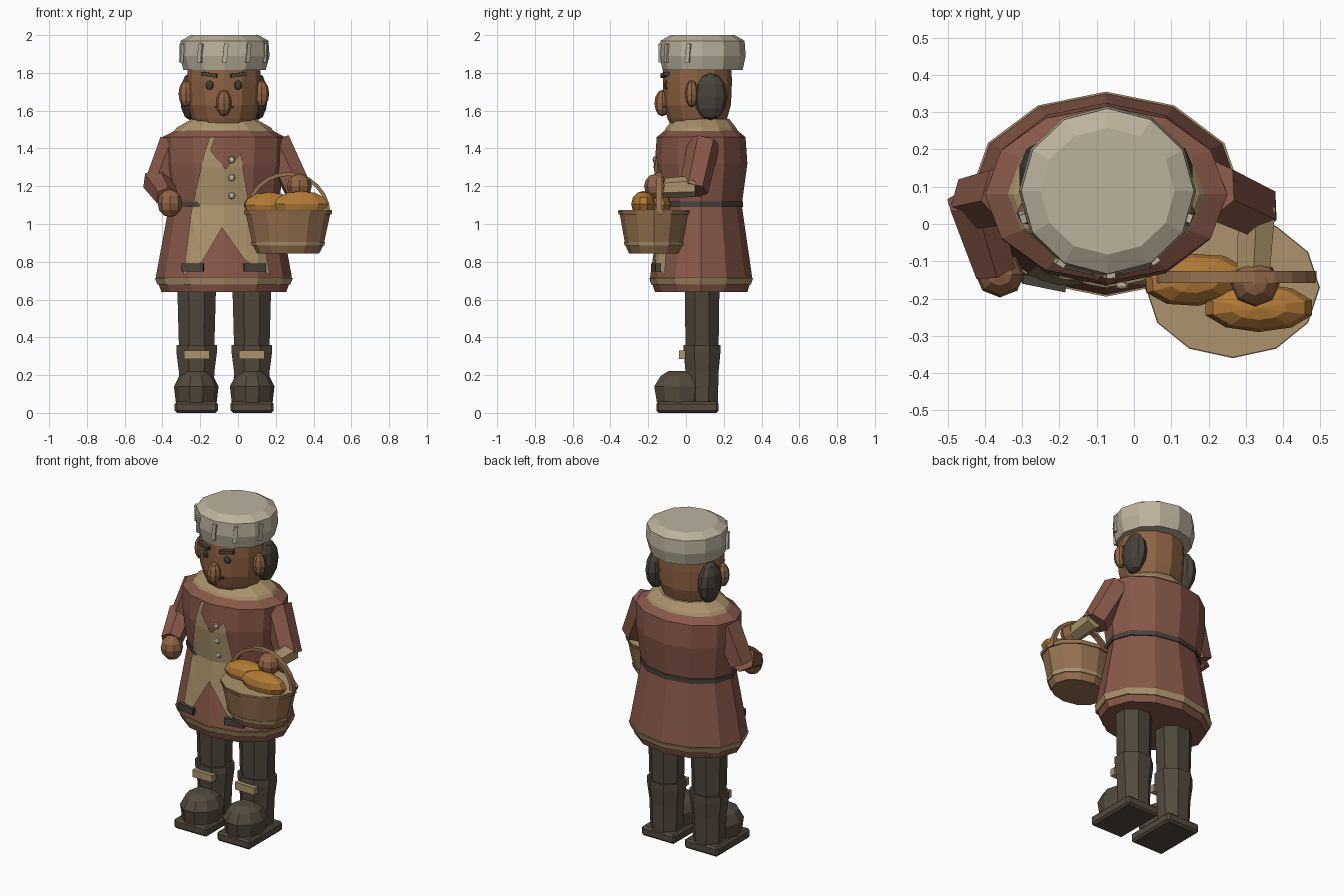
import bpy, bmesh, math
from mathutils import Vector, Matrix
from mathutils.bvhtree import BVHTree

default_cube = bpy.data.objects.get("Cube")
if default_cube:
    bpy.data.objects.remove(default_cube, do_unlink=True)


def material(name, hex_colour):
    """Flat material from an sRGB hex string, stored as linear values."""
    srgb = [c / 255 for c in bytes.fromhex(hex_colour)]
    linear = [c / 12.92 if c < 0.04 else ((c + 0.055) / 1.055) ** 2.4 for c in srgb]
    mat = bpy.data.materials.new(name)
    mat.use_nodes = True
    mat.diffuse_color = (*linear, 1)
    shader = mat.node_tree.nodes["Principled BSDF"]
    shader.inputs["Base Color"].default_value = (*linear, 1)
    shader.inputs["Roughness"].default_value = 0.9
    return mat


COAT = material("rust coat", "885849")
TAN = material("tan cloth", "AC946C")
SKIN = material("brown skin", "8F6344")
HAIR = material("dark hair", "48423A")
BOOT = material("dark leather", "544A3D")
TROUSERS = material("dark trousers", "4E463A")
HAT = material("pale hat", "BCB29D")
BREAD = material("golden bread", "B27A36")
WICKER = material("wicker brown", "977350")

CX, CY = -0.075, 0.08          # body axis


def add(name, bm, mat):
    """Turn a bmesh into a flat-shaded object."""
    bmesh.ops.recalc_face_normals(bm, faces=bm.faces)
    mesh = bpy.data.meshes.new(name)
    bm.to_mesh(mesh)
    bm.free()
    mesh.materials.append(mat)
    obj = bpy.data.objects.new(name, mesh)
    bpy.context.collection.objects.link(obj)
    return obj


def skin(name, rings, mat):
    """Bridge a list of point rings and cap both ends."""
    bm = bmesh.new()
    loops = [[bm.verts.new(p) for p in ring] for ring in rings]
    for low, high in zip(loops, loops[1:]):
        for i in range(len(low)):
            j = (i + 1) % len(low)
            bm.faces.new((low[i], low[j], high[j], high[i]))
    bm.faces.new(loops[0])
    bm.faces.new(loops[-1])
    return add(name, bm, mat)


def loft(name, centre, profile, mat, sides=12, turn=0.0):
    """Stack of elliptical rings given as (z, x radius, y radius)."""
    angles = [math.tau * i / sides + turn for i in range(sides)]
    rings = [[(centre[0] + rx * math.cos(a), centre[1] + ry * math.sin(a), z) for a in angles]
             for z, rx, ry in profile]
    return skin(name, rings, mat)


def ball(name, centre, radii, mat, segments=10, rings=6, turn=0.0):
    bm = bmesh.new()
    bmesh.ops.create_uvsphere(bm, u_segments=segments, v_segments=rings, radius=1)
    bm.transform(Matrix.Translation(centre) @ Matrix.Rotation(turn, 4, "Z")
                 @ Matrix.Diagonal((*radii, 1)))
    return add(name, bm, mat)


def box(name, centre, size, mat, turn=0.0, tilt=0.0, bevel=0.0):
    bm = bmesh.new()
    bmesh.ops.create_cube(bm, size=1)
    bm.transform(Matrix.Diagonal((*size, 1)))
    if bevel:
        bmesh.ops.bevel(bm, geom=bm.edges[:], offset=bevel, segments=1, affect="EDGES")
    bm.transform(Matrix.Translation(centre) @ Matrix.Rotation(turn, 4, "Z")
                 @ Matrix.Rotation(tilt, 4, "Y"))
    return add(name, bm, mat)


def limb(name, start, end, r1, r2, mat, sides=6):
    """Tapered prism between two points."""
    start, end = Vector(start), Vector(end)
    axis = end - start
    bm = bmesh.new()
    bmesh.ops.create_cone(bm, cap_ends=True, segments=sides, radius1=r1, radius2=r2,
                          depth=axis.length)
    bm.transform(Matrix.Translation((start + end) / 2)
                 @ axis.to_track_quat("Z", "Y").to_matrix().to_4x4())
    return add(name, bm, mat)


# Coat with hem, belt and collar
coat = loft("coat", (CX, CY), [(0.64, 0.33, 0.245), (0.72, 0.36, 0.27), (1.1, 0.29, 0.215),
                               (1.32, 0.32, 0.245), (1.46, 0.325, 0.235), (1.53, 0.19, 0.15)], COAT)
loft("hem_trim", (CX, CY), [(0.68, 0.352, 0.264), (0.715, 0.366, 0.275)], TAN)
loft("belt", (CX, CY), [(1.09, 0.299, 0.223), (1.12, 0.299, 0.223)], HAIR)
loft("collar", (CX, CY), [(1.49, 0.265, 0.195), (1.51, 0.25, 0.185), (1.555, 0.17, 0.15)], TAN)

# Apron plate draped on the front of the coat
bm = bmesh.new()
bm.from_mesh(coat.data)
surface = BVHTree.FromBMesh(bm)
bm.free()


def coat_front(x, z):
    return surface.ray_cast(Vector((x, -1, z)), Vector((0, 1, 0)))[0].y


outline = [(-0.29, 0.73), (-0.19, 0.80), (-0.085, 0.98), (0.035, 0.81), (0.17, 0.73), (0.12, 1.0),
           (0.05, 1.15), (0.015, 1.37), (-0.065, 1.29), (-0.145, 1.39), (-0.12, 1.46),
           (-0.15, 1.46), (-0.18, 1.37), (-0.25, 1.05)]
bm = bmesh.new()
face = bm.faces.new([bm.verts.new((x, 0, z)) for x, z in outline])
bmesh.ops.triangulate(bm, faces=[face])
cuts = [((0, 0, 0.75 + 0.05 * i), (0, 0, 1)) for i in range(15)]
cuts += [((CX + 0.06 * i, 0, 0), (1, 0, 0)) for i in range(-4, 5)]
for point, normal in cuts:
    bmesh.ops.bisect_plane(bm, geom=bm.verts[:] + bm.edges[:] + bm.faces[:],
                           plane_co=point, plane_no=normal)
for v in bm.verts:
    v.co.y = coat_front(v.co.x, v.co.z) - 0.009
add("apron", bm, TAN)

# Buttons and pocket flaps
for z in (1.15, 1.245, 1.34):
    ball("button", (-0.033, coat_front(-0.033, z) - 0.01, z), (0.019, 0.012, 0.019), HAT, 8, 4)
for side, x in ((-1, -0.24), (1, 0.088)):
    box("pocket_flap", (x, coat_front(x, 0.77) - 0.01, 0.77), (0.118, 0.025, 0.042), HAIR,
        turn=side * 0.2)

# Head and hat
HY = 0.06
loft("head", (CX, HY), [(1.52, 0.15, 0.14), (1.56, 0.17, 0.158), (1.63, 0.19, 0.178),
                        (1.75, 0.196, 0.183), (1.86, 0.19, 0.18)], SKIN)
loft("hat", (CX + 0.004, 0.088), [(1.815, 0.218, 0.212), (1.89, 0.238, 0.228),
                                  (1.97, 0.232, 0.222), (2.0, 0.18, 0.17)], HAT)
for degrees in (198, 238, 272, 303, 340):
    a = math.radians(degrees)
    box("hat_pleat", (CX + 0.235 * math.cos(a), 0.088 + 0.226 * math.sin(a), 1.905),
        (0.024, 0.016, 0.1), HAT, turn=a + math.pi / 2, tilt=0.1)

# Face, ears and side hair
ball("nose", (CX, -0.125, 1.64), (0.041, 0.042, 0.07), SKIN, 8, 6)
box("mouth", (CX + 0.003, -0.115, 1.62), (0.1, 0.014, 0.01), HAIR)
for side in (-1, 1):
    ball("eye", (CX + side * 0.075, HY - 0.163, 1.735), (0.022, 0.012, 0.025), HAIR, 8, 6,
         turn=side * 0.25)
    box("eyebrow", (CX + side * 0.077, -0.112, 1.79), (0.084, 0.03, 0.02), HAIR,
        turn=side * 0.22, tilt=-side * 0.14)
    ball("ear", (CX + side * 0.2, 0.03, 1.69), (0.04, 0.035, 0.072), SKIN, 8, 6)
    ball("side_hair", (CX + side * 0.18, 0.13, 1.675), (0.055, 0.09, 0.125), HAIR, 10, 6)

# Right arm, bent at the elbow
limb("right_upper_sleeve", (-0.33, 0.08, 1.43), (-0.42, 0.06, 1.2), 0.088, 0.08, COAT)
limb("right_fore_sleeve", (-0.43, 0.07, 1.23), (-0.375, -0.12, 1.14), 0.08, 0.062, COAT)
ball("right_hand", (-0.36, -0.135, 1.11), (0.066, 0.062, 0.074), SKIN, 8, 6)

# Left arm, holding the basket
limb("left_upper_sleeve", (0.2, 0.095, 1.43), (0.32, 0.04, 1.18), 0.085, 0.078, COAT)
limb("left_fore_sleeve", (0.33, 0.05, 1.2), (0.32, -0.14, 1.19), 0.058, 0.05, TAN)
ball("left_hand", (0.325, -0.16, 1.2), (0.066, 0.062, 0.066), SKIN, 8, 6)

# Basket with bands, arched handle and loaves
BX, BY = 0.265, -0.17
loft("basket", (BX, BY), [(0.845, 0.165, 0.132), (0.89, 0.188, 0.152), (1.06, 0.225, 0.182)], WICKER)
loft("basket_band", (BX, BY), [(0.885, 0.191, 0.155), (0.905, 0.196, 0.159)], TAN)
loft("basket_rim", (BX, BY), [(1.05, 0.23, 0.186), (1.068, 0.234, 0.19)], WICKER)
loft("basket_lining", (BX, BY), [(1.066, 0.232, 0.188), (1.073, 0.232, 0.188)], TAN)
arch = []
for i in range(13):
    a = math.pi * i / 12
    arch.append([(BX + (0.215 + r) * math.cos(a), -0.142 + w, 1.05 + (0.215 + r) * math.sin(a))
                 for r, w in ((-0.01, -0.016), (0.01, -0.016), (0.01, 0.016), (-0.01, 0.016))])
skin("basket_handle", arch, WICKER)
ball("loaf", (0.165, -0.15, 1.1), (0.14, 0.07, 0.07), BREAD, 10, 6, turn=0.1)
ball("loaf", (0.335, -0.225, 1.105), (0.15, 0.065, 0.07), BREAD, 10, 6)

# Legs and boots
for side in (-1, 1):
    x = CX + 0.002 + side * 0.146
    eighth = math.pi / 8
    loft("trouser_leg", (x, 0.085), [(0.3, 0.1, 0.094), (0.7, 0.112, 0.1)], TROUSERS, 8, eighth)
    loft("boot_shaft", (x, 0.085), [(0.05, 0.095, 0.09), (0.22, 0.102, 0.095), (0.32, 0.116, 0.105),
                                    (0.36, 0.116, 0.105)], BOOT, 8, eighth)
    loft("boot_toe", (x + side * 0.002, -0.035), [(0.055, 0.108, 0.125), (0.14, 0.118, 0.14),
                                    (0.195, 0.09, 0.105), (0.222, 0.045, 0.06)], BOOT, 10)
    box("boot_sole", (x + side * 0.002, 0.008, 0.03), (0.228, 0.33, 0.06), BOOT, bevel=0.012)
    box("boot_strap", (x, -0.02, 0.308), (0.136, 0.035, 0.045), TAN)
